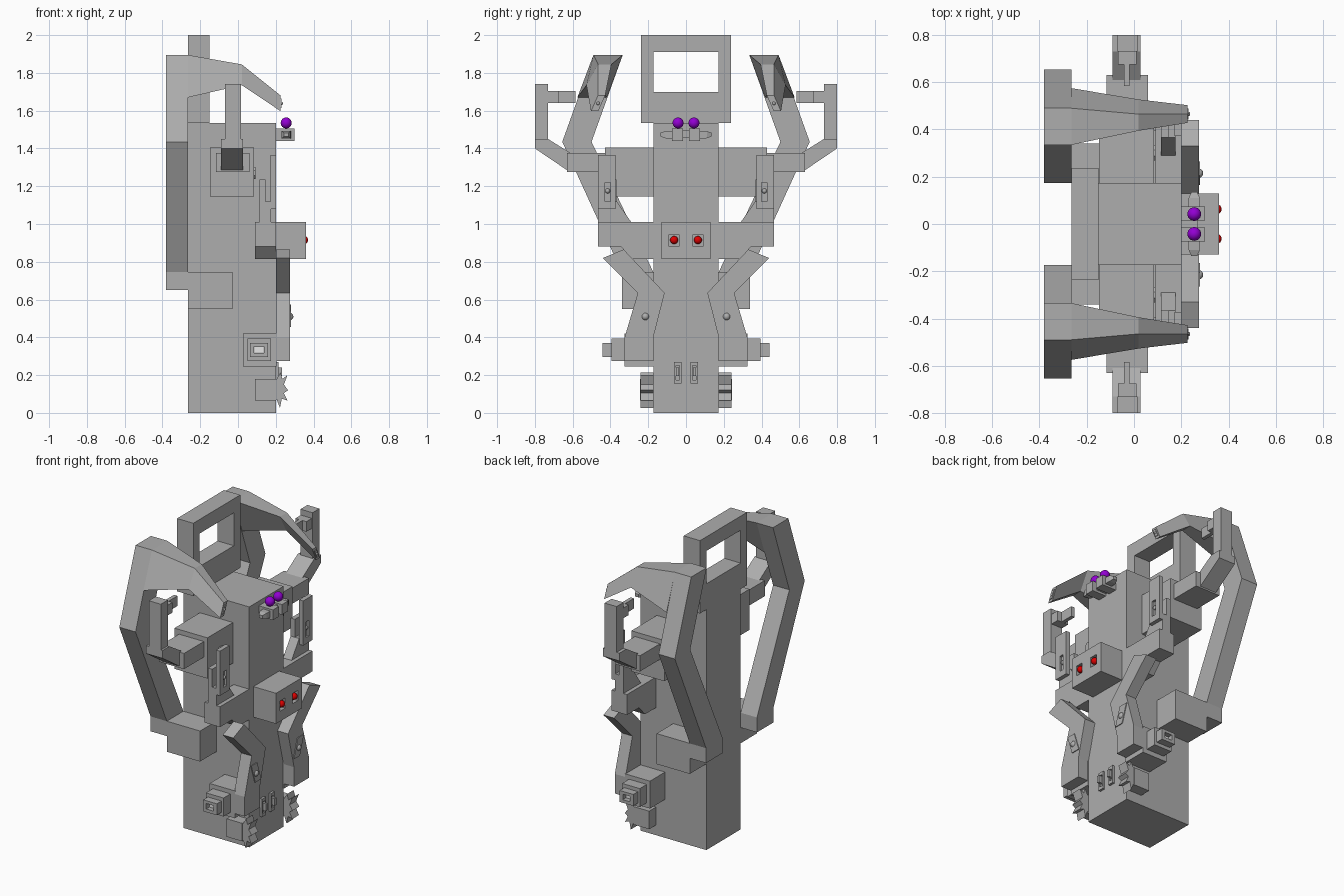
import bpy, bmesh, math
from mathutils import Vector


def material(name, rgb):
    m = bpy.data.materials.new(name)
    m.diffuse_color = (*rgb, 1)
    return m


GREY = material("grey", (0.42, 0.42, 0.42))
RED = material("red", (0.75, 0.0, 0.0))
PURPLE = material("purple", (0.29, 0.0, 0.65))
WHITE = material("white", (0.9, 0.9, 0.9))


def loft(name, rings, mat=GREY):
    """Closed solid through a list of equal-length rings of points."""
    bm = bmesh.new()
    vs = [[bm.verts.new(p) for p in r] for r in rings]
    n = len(vs[0])
    for a, b in zip(vs, vs[1:]):
        for i in range(n):
            j = (i + 1) % n
            bm.faces.new((a[i], a[j], b[j], b[i]))
    bm.faces.new(vs[0][::-1])
    bm.faces.new(vs[-1])
    bmesh.ops.recalc_face_normals(bm, faces=bm.faces)
    me = bpy.data.meshes.new(name)
    bm.to_mesh(me)
    bm.free()
    me.materials.append(mat)
    ob = bpy.data.objects.new(name, me)
    bpy.context.collection.objects.link(ob)
    return ob


def prism_x(name, pts, x0, x1, s=1, mat=GREY):
    """Extrude a (y, z) profile along x; s mirrors the side."""
    return loft(name, [[(x, s * y, z) for y, z in pts] for x in (x0, x1)], mat)


def prism_y(name, pts, y0, y1, s=1, mat=GREY):
    return loft(name, [[(x, s * y, z) for x, z in pts] for y in (y0, y1)], mat)


def box(name, x, y, z, s=1, mat=GREY):
    return prism_x(name, [(y[0], z[0]), (y[1], z[0]), (y[1], z[1]), (y[0], z[1])],
                   x[0], x[1], s, mat)


def cut(ob, x, y, z, s=1):
    cutter = box("cutter", x, y, z, s)
    mod = ob.modifiers.new("cut", 'BOOLEAN')
    mod.operation, mod.solver, mod.object = 'DIFFERENCE', 'EXACT', cutter
    bpy.context.view_layer.objects.active = ob
    bpy.ops.object.modifier_apply(modifier=mod.name)
    bpy.data.objects.remove(cutter)


def ball(name, loc, r, mat=GREY):
    bpy.ops.mesh.primitive_uv_sphere_add(segments=24, ring_count=12, radius=r, location=loc)
    ob = bpy.context.object
    ob.name = name
    ob.data.materials.append(mat)
    bpy.ops.object.shade_smooth()


# Central column and top handle
box("body", (-0.265, 0.2), (-0.173, 0.173), (0, 1.535))
handle = box("top_handle", (-0.265, -0.15), (-0.237, 0.237), (1.535, 2.0))
cut(handle, (-0.4, 0), (-0.173, 0.173), (1.7, 1.91))

# Shoulder bar and chest box
box("shoulder_bar", (-0.148, 0.085), (-0.43, 0.43), (1.145, 1.405))
chest = box("chest_box", (0.19, 0.36), (-0.13, 0.13), (0.815, 1.01))
for s in (1, -1):
    cut(chest, (0.335, 0.4), (0.038, 0.09), (0.88, 0.945), s)
    ball("red_eye", (0.35, s * 0.063, 0.915), 0.021, RED)

for s in (1, -1):
    # Purple eyes on small winged mounts
    ball("purple_eye", (0.255, s * 0.042, 1.535), 0.029, PURPLE)
    box("eye_mount", (0.2, 0.3), (0.015, 0.075), (1.44, 1.505), s)
    box("eye_mount_link", (0.2, 0.27), (0, 0.015), (1.455, 1.495), s)
    loft("eye_mount_wing", [[(0.255 + dx * w, s * y, 1.473 + dz * w) for dx, dz in
         ((-0.025, -0.02), (0.025, -0.02), (0.025, 0.02), (-0.025, 0.02))]
         for y, w in ((0.075, 1), (0.11, 0.95), (0.135, 0.5))])

    # Rear arm: foot block, bent column, overhanging claw
    box("rear_block", (-0.265, -0.03), (0.173, 0.34), (0.55, 0.745), s)
    prism_x("rear_arm", [(0.173, 0.65), (0.34, 0.65), (0.34, 0.745), (0.655, 1.435),
            (0.49, 1.895), (0.335, 1.895), (0.5, 1.435), (0.173, 0.745)], -0.38, -0.265, s)
    tip = [(0.428, 1.68), (0.466, 1.68), (0.503, 1.597), (0.465, 1.597)]
    loft("claw", [[(x, s * y, z) for y, z in ring] for x, ring in (
        (-0.265, [(0.335, 1.895), (0.49, 1.895), (0.575, 1.67), (0.42, 1.67)]),
        (0.02, [(0.395, 1.845), (0.465, 1.845), (0.527, 1.735), (0.457, 1.735)]),
        (0.226, tip))])
    c = Vector((0.4655, 1.6385))
    prism_x("claw_tip_plate", [c + (Vector(p) - c) * 0.6 for p in tip], 0.226, 0.231, s)
    ball("claw_tip_bead", (0.229, s * c.x, c.y), 0.009)

    # Side arm: socket, elbow, upright, inward hook
    box("side_socket", (-0.116, 0.06), (0.42, 0.63), (1.275, 1.375), s)
    prism_x("side_elbow", [(0.58, 1.275), (0.63, 1.285), (0.8, 1.4), (0.8, 1.45),
            (0.73, 1.45), (0.61, 1.375)], -0.09, 0.027, s)
    box("side_upright", (-0.07, 0.015), (0.73, 0.8), (1.42, 1.742), s)
    box("hook_base", (-0.068, 0.01), (0.675, 0.73), (1.64, 1.705), s)
    box("hook_tip", (-0.042, -0.018), (0.585, 0.675), (1.64, 1.705), s)

    # Round stud on the shoulder bar
    prism_x("shoulder_stud", [(0.3 + 0.034 * math.cos(math.radians(a)),
            1.27 + 0.034 * math.sin(math.radians(a))) for a in range(22, 360, 45)],
            0.085, 0.092, s)

    # Front bracket: crooked arm with a tall and a short plate
    prism_x("bracket_arm", [(0.467, 1.01), (0.467, 0.88), (0.345, 0.88), (0.285, 0.815),
            (0.17, 0.815), (0.17, 1.01)], 0.09, 0.2, s)
    prism_x("bracket_riser", [(0.467, 1.01), (0.467, 1.12), (0.367, 1.12), (0.29, 1.01)],
            0.115, 0.175, s)
    plate = box("bracket_front_plate", (0.172, 0.2), (0.372, 0.467), (1.08, 1.365), s)
    cut(plate, (0.185, 0.25), (0.4, 0.43), (1.12, 1.22), s)
    ball("bracket_bead", (0.188, s * 0.415, 1.175), 0.013)
    box("bracket_rear_plate", (0.115, 0.145), (0.367, 0.467), (1.08, 1.235), s)

    # Front limb lying against the body
    prism_x("front_limb", [(0.44, 0.82), (0.33, 0.865), (0.113, 0.635), (0.173, 0.4),
            (0.173, 0.275), (0.325, 0.275), (0.325, 0.4), (0.255, 0.635)], 0.2, 0.275, s)
    prism_x("limb_plate", [(0.165, 0.455), (0.225, 0.455), (0.265, 0.575), (0.205, 0.575)],
            0.275, 0.28, s)
    ball("limb_bead", (0.273, s * 0.215, 0.51), 0.02)

    # Stepped nozzle
    box("nozzle_block", (0.027, 0.205), (0.17, 0.325), (0.245, 0.42), s)
    box("nozzle_step", (0.05, 0.175), (0.325, 0.395), (0.275, 0.393), s)
    end = box("nozzle_tip", (0.063, 0.16), (0.395, 0.442), (0.297, 0.37), s)
    cut(end, (0.085, 0.137), (0.41, 0.5), (0.317, 0.352), s)
    box("nozzle_window", (0.088, 0.134), (0.41, 0.413), (0.32, 0.349), s, WHITE)

    # Spiked foot
    box("foot_block", (0.09, 0.2), (0.17, 0.243), (0.065, 0.18), s)
    prism_y("foot_spikes", [(0.19, 0.18), (0.205, 0.18), (0.225, 0.215), (0.235, 0.18),
            (0.262, 0.2), (0.243, 0.15), (0.265, 0.12), (0.243, 0.105), (0.262, 0.065),
            (0.232, 0.075), (0.222, 0.027), (0.205, 0.07), (0.19, 0.065)], 0.173, 0.24, s)

    # Small vents low on the body
    vent = box("vent_frame", (0.19, 0.215), (0.025, 0.063), (0.155, 0.27), s)
    cut(vent, (0.205, 0.25), (0.034, 0.054), (0.175, 0.25), s)
    box("vent_knob", (0.2, 0.234), (0.036, 0.052), (0.195, 0.24), s)
